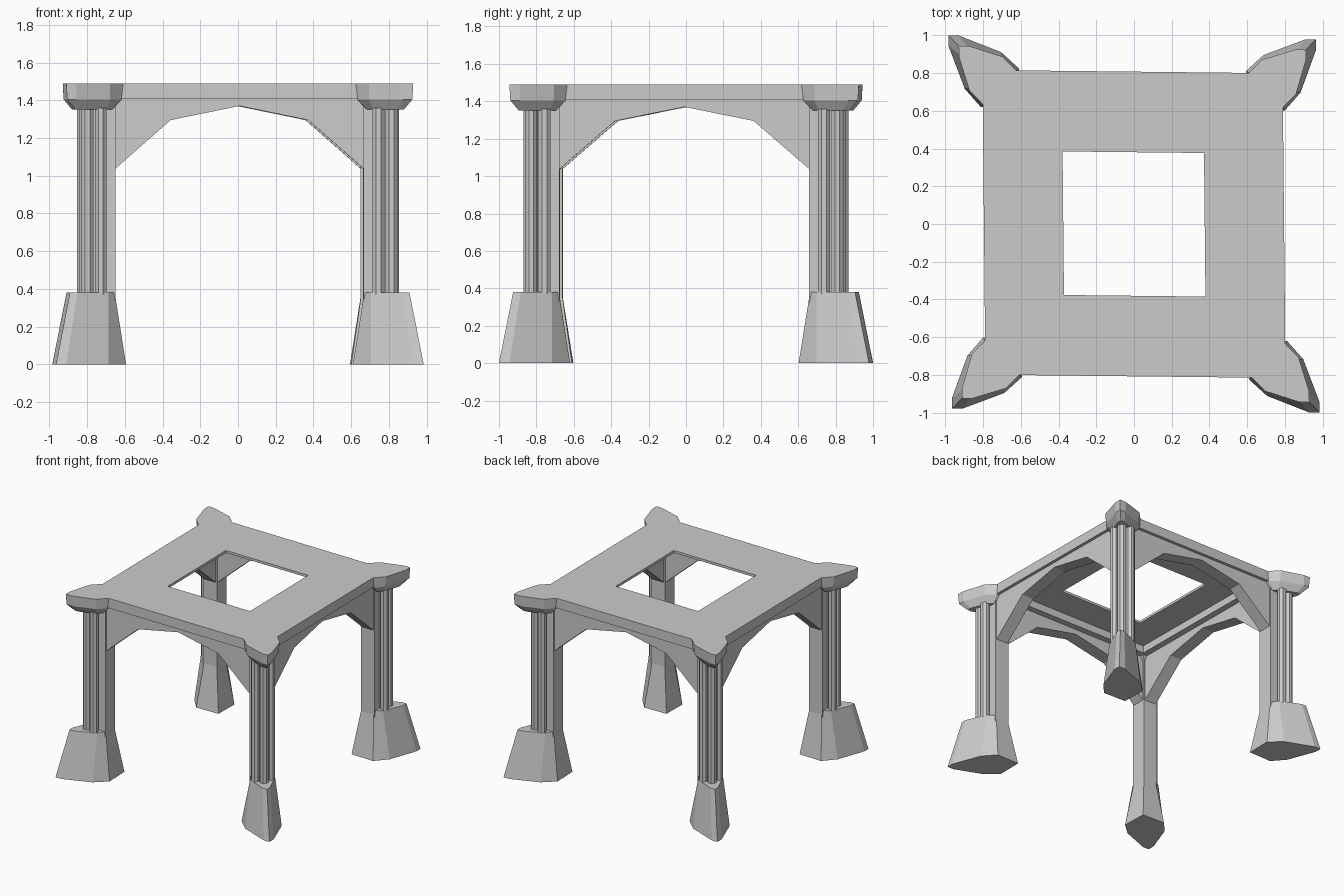
import bpy, bmesh, math

if "Cube" in bpy.data.objects:
    bpy.data.objects.remove(bpy.data.objects["Cube"])

TOP = 1.49


def warp(x, y, z):
    # the plan is very slightly skewed and longer in y
    return (0.995 * x - 0.010 * y, 1.01 * y - 0.011 * x, z)


def finish(name, bm):
    bmesh.ops.recalc_face_normals(bm, faces=bm.faces)
    for v in bm.verts:
        v.co = warp(*v.co)
    me = bpy.data.meshes.new(name)
    bm.to_mesh(me)
    bm.free()
    ob = bpy.data.objects.new(name, me)
    bpy.context.collection.objects.link(ob)
    return ob


def loft(bm, sections, fn=lambda x, y, z: (x, y, z)):
    # stack of (z, outline) sections joined by side faces and capped
    rings = [[bm.verts.new(fn(x, y, z)) for x, y in pts] for z, pts in sections]
    for a, b in zip(rings, rings[1:]):
        n = len(a)
        for i in range(n):
            j = (i + 1) % n
            bm.faces.new((a[i], a[j], b[j], b[i]))
    bm.faces.new(rings[0])
    bm.faces.new(rings[-1])


def wedge(inner, half, tip):
    # corner outline symmetric about the diagonal
    return ([(inner, inner)] + half + [(tip, tip)] + [(y, x) for x, y in reversed(half)])


CORNERS = {"front_left": (-1, -1), "front_right": (1, -1),
           "back_left": (-1, 1), "back_right": (1, 1)}

FOOT = [(0.0, wedge(0.61, [(0.605, 0.81), (0.70, 0.895), (0.925, 0.98)], 0.98)),
        (0.38, wedge(0.665, [(0.665, 0.775), (0.70, 0.835), (0.865, 0.905)], 0.905))]
CAP = [(1.35, wedge(0.67, [(0.68, 0.79), (0.71, 0.825), (0.84, 0.875)], 0.875)),
       (1.405, wedge(0.64, [(0.63, 0.80), (0.69, 0.86), (0.87, 0.92)], 0.92)),
       (TOP, wedge(0.64, [(0.62, 0.80), (0.69, 0.87), (0.87, 0.925)], 0.925))]
POST = [(0.66, 0.66), (0.66, 0.785), (0.785, 0.785), (0.785, 0.66)]
COLUMNS = [(0.74, 0.82), (0.81, 0.81), (0.82, 0.74)]


def circle(cx, cy, r=0.034, n=8):
    return [(cx + r * math.cos(2 * math.pi * (i + 0.5) / n),
             cy + r * math.sin(2 * math.pi * (i + 0.5) / n)) for i in range(n)]


# corner legs: flared foot, square post, column cluster, cap
for corner, (sx, sy) in CORNERS.items():
    def place(x, y, z, sx=sx, sy=sy):
        return (x * sx, y * sy, z)
    for part, stacks in (("foot", [FOOT]),
                         ("post", [[(0.30, POST), (1.42, POST)]]),
                         ("columns", [[(0.37, circle(*c)), (1.36, circle(*c))] for c in COLUMNS]),
                         ("cap", [CAP])):
        bm = bmesh.new()
        for s in stacks:
            loft(bm, s, place)
        finish(f"{corner}_{part}", bm)

# arched braces under each side
ARCH = [(-0.67, 1.03), (-0.367, 1.295), (0, 1.37), (0.367, 1.295), (0.67, 1.03),
        (0.67, 1.42), (-0.67, 1.42)]
for side, k in (("front", 3), ("right", 0), ("back", 1), ("left", 2)):
    c, s = round(math.cos(k * math.pi / 2)), round(math.sin(k * math.pi / 2))
    bm = bmesh.new()
    loft(bm, [(0.67, ARCH), (0.775, ARCH)],
         lambda t, h, d: (d * c - t * s, d * s + t * c, h))
    finish(f"{side}_arch", bm)

# roof: thick rim stepping up to a thin plate with a square opening
bm = bmesh.new()
profile = [(0.80, TOP), (0.80, 1.41), (0.62, 1.41), (0.62, 1.47), (0.377, 1.47), (0.377, TOP)]
loops = [[bm.verts.new((sx * r, sy * r, z)) for sx, sy in ((-1, -1), (1, -1), (1, 1), (-1, 1))]
         for r, z in profile]
for a, b in zip(loops, loops[1:] + loops[:1]):
    for i in range(4):
        j = (i + 1) % 4
        bm.faces.new((a[i], a[j], b[j], b[i]))
finish("roof_frame", bm)
